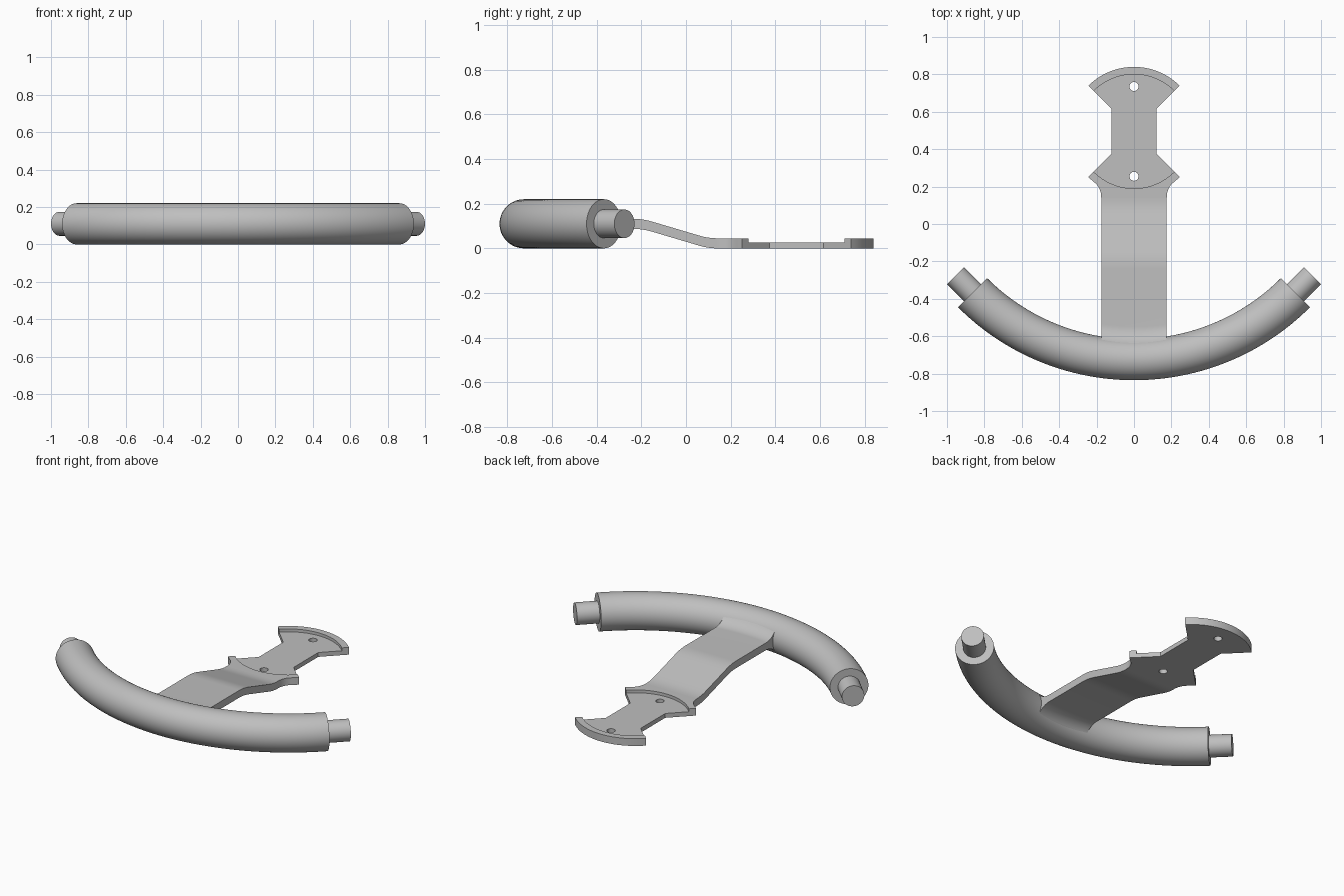
import bpy, bmesh, math
from mathutils import Vector

if "Cube" in bpy.data.objects:
    bpy.data.objects.remove(bpy.data.objects["Cube"])

CY = 0.495            # shared centre of the bow arc and mounting lobes
BOW_R, TUBE_R, TUBE_Z = 1.22, 0.11, 0.11
STRIP_W, HALF_T = 0.175, 0.0225

grey = bpy.data.materials.new("satin_grey")
grey.diffuse_color = (0.52, 0.52, 0.52, 1)
grey.use_nodes = True
grey.node_tree.nodes["Principled BSDF"].inputs["Base Color"].default_value = grey.diffuse_color


def make(name, verts, faces):
    mesh = bpy.data.meshes.new(name)
    mesh.from_pydata(verts, [], faces)
    bm = bmesh.new()
    bm.from_mesh(mesh)
    bmesh.ops.recalc_face_normals(bm, faces=bm.faces)
    bm.to_mesh(mesh)
    bm.free()
    mesh.materials.append(grey)
    ob = bpy.data.objects.new(name, mesh)
    bpy.context.collection.objects.link(ob)
    return ob


def activate(ob):
    bpy.ops.object.select_all(action='DESELECT')
    ob.select_set(True)
    bpy.context.view_layer.objects.active = ob


def smooth(ob):
    activate(ob)
    bpy.ops.object.shade_smooth_by_angle(angle=math.radians(30))


def sweep(name, path, radius, n=48):
    """Round bar along (centre, outward direction) pairs lying in the XY plane."""
    verts, faces = [], []
    for c, out in path:
        for k in range(n):
            a = 2 * math.pi * k / n
            verts.append(c + out * radius * math.cos(a) + Vector((0, 0, radius * math.sin(a))))
    for r in range(len(path) - 1):
        for k in range(n):
            k2 = (k + 1) % n
            faces.append((r * n + k, r * n + k2, (r + 1) * n + k2, (r + 1) * n + k))
    faces += [tuple(range(n)), tuple(range((len(path) - 1) * n, len(path) * n))]
    ob = make(name, verts, faces)
    smooth(ob)
    return ob


def prism(name, pts, z0, z1):
    n = len(pts)
    verts = [(x, y, z) for z in (z0, z1) for x, y in pts]
    faces = [tuple(range(n)), tuple(range(n, 2 * n))]
    faces += [(i, (i + 1) % n, n + (i + 1) % n, n + i) for i in range(n)]
    return make(name, verts, faces)


def arc(cx, cy, r, a0, a1, n):
    return [(cx + r * math.cos(math.radians(a0 + (a1 - a0) * i / n)),
             cy + r * math.sin(math.radians(a0 + (a1 - a0) * i / n))) for i in range(n + 1)]


# Curved tube
path = []
for i in range(65):
    a = math.radians(225 + 90 * i / 64)
    d = Vector((math.cos(a), math.sin(a), 0))
    path.append((Vector((0, CY, TUBE_Z)) + d * BOW_R, d))
sweep("curved_tube", path, TUBE_R)

# Straight pegs at both tube ends
for side, (c, d) in (("left", path[0]), ("right", path[-1])):
    t = Vector((d.x, -d.y, 0))
    sweep(side + "_end_peg", [(c - t * 0.02, d), (c + t * 0.13, d)], 0.064)


# Bent strip, flared where it meets the tube
def drop(y):
    a, b, c, e = -0.24, -0.15, 0.06, 0.14
    s = (TUBE_Z - HALF_T) / ((c - b) + (b - a + e - c) / 2)
    if y <= a:
        return 0
    if y <= b:
        return s * (y - a) ** 2 / (2 * (b - a))
    if y <= c:
        return s * ((b - a) / 2 + y - b)
    return TUBE_Z - HALF_T - s * (e - y) ** 2 / (2 * (e - c))


def section(x):
    """(y, middle z, half thickness) along the strip at this x."""
    yt = CY - math.sqrt(BOW_R ** 2 - x * x)
    f, d = 0.114, 0.177
    pts = [(yt + 0.06, TUBE_Z, 0.085)]
    for i in range(11):
        a = math.radians(217.7 + 52.3 * i / 10)
        pts.append((yt + d + f * math.cos(a), TUBE_Z, HALF_T + f + f * math.sin(a)))
    for i in range(27):
        y = -0.24 + 0.38 * i / 26
        pts.append((y, TUBE_Z - drop(y), HALF_T))
    return pts


COLS = 12
verts, faces = [], []
for j in range(COLS + 1):
    x = -STRIP_W + 2 * STRIP_W * j / COLS
    sec = section(x)
    for y, z, h in sec:
        verts += [(x, y, z + h), (x, y, z - h)]
m = len(sec)
for j in range(COLS):
    p, q = 2 * m * j, 2 * m * (j + 1)
    for i in range(m - 1):
        for s in (0, 1):
            faces.append((p + 2 * i + s, q + 2 * i + s, q + 2 * i + 2 + s, p + 2 * i + 2 + s))
    for i in (0, m - 1):
        faces.append((p + 2 * i, q + 2 * i, q + 2 * i + 1, p + 2 * i + 1))
for p in (0, 2 * m * COLS):
    for i in range(m - 1):
        a = p + 2 * i
        faces.append((a, a + 1, a + 3, a + 2))
smooth(make("bent_strip", verts, faces))

# Mounting plate: right half of the outline, then mirrored
half = []
p0, p1, p2 = Vector((0.175, 0.14)), Vector((0.175, 0.194)), Vector((0.2124, 0.2231))
for i in range(9):
    t = i / 8
    half.append(tuple(p0 * (1 - t) ** 2 + p1 * 2 * t * (1 - t) + p2 * t * t))
half += arc(0, CY, 0.345, -52, -45, 3)[1:]
half += [(0.12, CY - 0.12), (0.12, CY + 0.12)]
half += arc(0, CY, 0.345, 45, 90, 20)
outline = half + [(-x, y) for x, y in reversed(half[:-1])]
plate = prism("mounting_plate", outline, 0, 2 * HALF_T)

# Round recess and two screw holes
cutters = [prism("recess_cutter", arc(0, CY, 0.305, 0, 360, 96)[:-1], 0.027, 0.2)]
for y in (CY - 0.24, CY + 0.24):
    cutters.append(prism("hole_cutter", arc(0, y, 0.024, 0, 360, 32)[:-1], -0.1, 0.2))
for cutter in cutters:
    activate(plate)
    mod = plate.modifiers.new("cut", 'BOOLEAN')
    mod.operation, mod.solver, mod.object = 'DIFFERENCE', 'EXACT', cutter
    bpy.ops.object.modifier_apply(modifier=mod.name)
    bpy.data.objects.remove(cutter)
smooth(plate)
